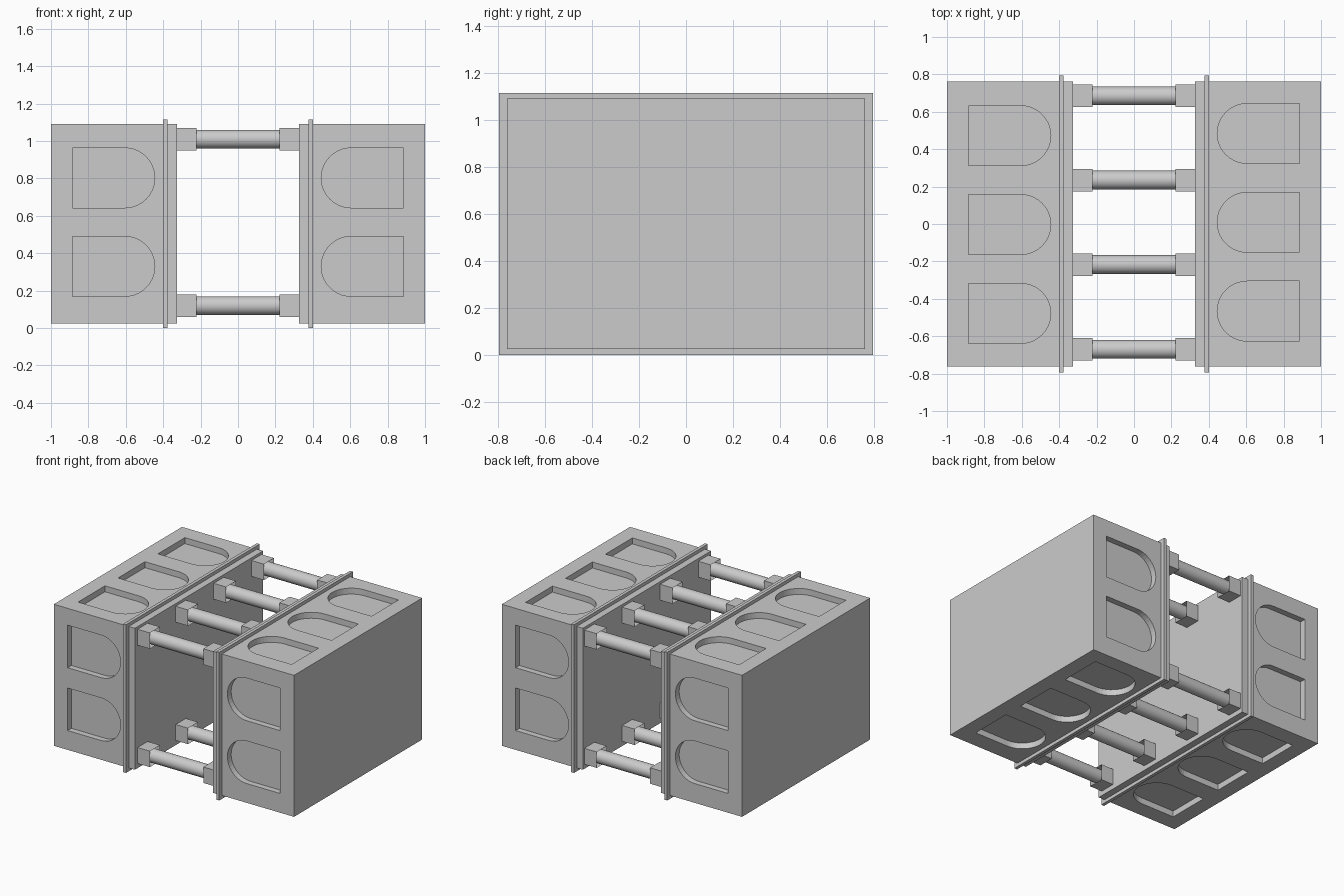
import bpy, bmesh, math
from mathutils import Vector

if "Cube" in bpy.data.objects:
    bpy.data.objects.remove(bpy.data.objects["Cube"])

Y, Z0, Z1 = 0.762, 0.025, 1.09   # block extents
DEPTH = 0.045                    # pocket depth


def finish(name, bm):
    bmesh.ops.recalc_face_normals(bm, faces=bm.faces)
    me = bpy.data.meshes.new(name)
    bm.to_mesh(me)
    bm.free()
    ob = bpy.data.objects.new(name, me)
    bpy.context.collection.objects.link(ob)
    return ob


def add_box(bm, lo, hi):
    vs = bmesh.ops.create_cube(bm, size=1)["verts"]
    for v in vs:
        v.co = Vector([l + (c + 0.5) * (h - l) for c, l, h in zip(v.co, lo, hi)])
    return vs


def box(name, lo, hi):
    bm = bmesh.new()
    add_box(bm, lo, hi)
    return finish(name, bm)


def add_pocket(bm, side, centre, normal, a, b):
    # D-shaped prism: square outer end, round end towards the gap
    r = 0.16
    pts = [(0.885, centre + r), (0.885, centre - r)]
    pts += [(0.605 - r * math.sin(t), centre - r * math.cos(t))
            for t in (math.pi * i / 20 for i in range(21))]

    def place(p, d):
        return (side * p[0], d, p[1]) if normal == 'Y' else (side * p[0], p[1], d)
    rings = [[bm.verts.new(place(p, d)) for p in pts] for d in (a, b)]
    n = len(pts)
    bm.faces.new(rings[0])
    bm.faces.new(rings[1][::-1])
    for i in range(n):
        j = (i + 1) % n
        bm.faces.new((rings[0][i], rings[0][j], rings[1][j], rings[1][i]))


def socket(name, side, y, z):
    # square cup, open towards the gap
    bm = bmesh.new()
    x0, x1 = sorted((side * 0.325, side * 0.222))
    add_box(bm, (x0, y - 0.06, z - 0.06), (x1, y + 0.06, z + 0.06))
    bm.normal_update()
    face = min(bm.faces, key=lambda f: abs(f.calc_center_median().x))
    bmesh.ops.inset_region(bm, faces=[face], thickness=0.009)
    bmesh.ops.translate(bm, vec=(side * 0.06, 0, 0), verts=face.verts)
    return finish(name, bm)


for side, label, shift in ((-1, "left", -0.003), (1, "right", 0.009)):
    # end block with recessed pockets
    x0, x1 = sorted((side * 0.325, side * 1.0))
    block = box(label + "_block", (x0, -Y, Z0), (x1, Y, Z1))
    bm = bmesh.new()
    for z in (0.33, 0.803):
        add_pocket(bm, side, z, 'Y', -Y - 0.1, -Y + DEPTH)
        add_pocket(bm, side, z, 'Y', Y - DEPTH, Y + 0.1)
    for k in (-1, 0, 1):
        c = k * 0.475 + shift
        add_pocket(bm, side, c, 'Z', Z0 - 0.1, Z0 + DEPTH)
        add_pocket(bm, side, c, 'Z', Z1 - DEPTH, Z1 + 0.1)
    cutter = finish(label + "_pocket_cutter", bm)
    cutter.hide_render = True
    mod = block.modifiers.new("pockets", 'BOOLEAN')
    mod.operation, mod.solver, mod.object = 'DIFFERENCE', 'EXACT', cutter
    bpy.context.view_layer.objects.active = block
    bpy.ops.object.modifier_apply(modifier=mod.name)
    bpy.data.objects.remove(cutter)

    # thin projecting flange
    f0, f1 = sorted((side * 0.376, side * 0.4))
    box(label + "_flange", (f0, -0.795, 0), (f1, 0.795, 1.115))

# tie rods and their sockets
for row, z in (("lower", 0.12), ("upper", 1.01)):
    for i, y in enumerate((-0.67, -0.217, 0.235, 0.685)):
        tag = f"{row}_{i + 1}"
        bpy.ops.mesh.primitive_cylinder_add(vertices=32, radius=0.05, depth=0.56,
                                            location=(0, y, z),
                                            rotation=(0, math.pi / 2, 0))
        rod = bpy.context.object
        rod.name = "tie_rod_" + tag
        bpy.ops.object.shade_smooth_by_angle(angle=math.radians(35))
        for side, label in ((-1, "left"), (1, "right")):
            socket(f"{label}_socket_{tag}", side, y, z)
